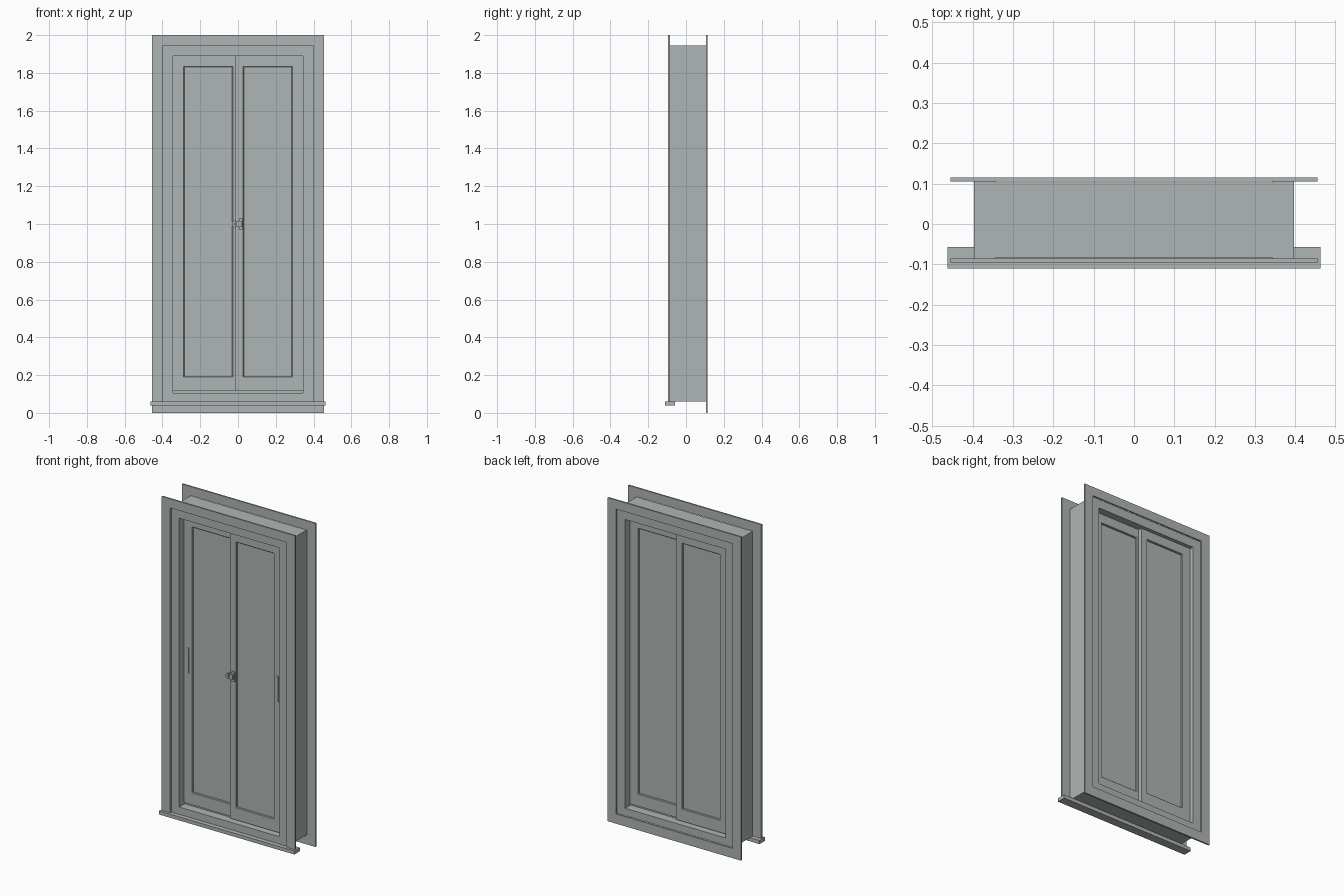
import bpy
import bmesh
import math
from mathutils import Vector

cube = bpy.data.objects.get("Cube")
if cube:
    bpy.data.objects.remove(cube, do_unlink=True)

# Single painted finish
paint = bpy.data.materials.new("grey_paint")
paint.use_nodes = True
GREY = (0.43, 0.47, 0.46, 1)
paint.diffuse_color = GREY
paint.node_tree.nodes["Principled BSDF"].inputs["Base Color"].default_value = GREY


def finish(name, bm):
    bmesh.ops.recalc_face_normals(bm, faces=bm.faces[:])
    mesh = bpy.data.meshes.new(name)
    bm.to_mesh(mesh)
    bm.free()
    mesh.materials.append(paint)
    obj = bpy.data.objects.new(name, mesh)
    bpy.context.collection.objects.link(obj)
    return obj


def prism(name, outline, y0, y1):
    """Extrude an (x, z) outline from y0 to y1."""
    bm = bmesh.new()
    face = bm.faces.new([bm.verts.new((x, y0, z)) for x, z in outline])
    ext = bmesh.ops.extrude_face_region(bm, geom=[face])
    moved = [g for g in ext["geom"] if isinstance(g, bmesh.types.BMVert)]
    bmesh.ops.translate(bm, vec=(0, y1 - y0, 0), verts=moved)
    return finish(name, bm)


def box(name, x0, x1, y0, y1, z0, z1):
    return prism(name, [(x0, z0), (x1, z0), (x1, z1), (x0, z1)], y0, y1)


OUT, BODY, INNER = 0.455, 0.397, 0.344    # half widths: trim, frame, opening
TOP, HEAD, LINTEL = 2.0, 1.944, 1.89      # heights
BASE, SILL = 0.06, 0.105
FRONT, BACK, TRIM = -0.085, 0.105, 0.01

# Frame lining: jambs, head and bottom
for side, s in (("left", 1), ("right", -1)):
    box(side + "_jamb", s * INNER, s * BODY, FRONT, BACK, BASE, HEAD)
box("frame_head", -INNER, INNER, FRONT + 0.002, BACK - 0.002, LINTEL, HEAD)
box("frame_bottom", -INNER, INNER, FRONT + 0.002, BACK - 0.002, BASE, SILL)
box("sash_track", -INNER, INNER, -0.03, 0.05, SILL, 0.116)

# Mitred trim: three sides at the front, four at the back
top_trim = [(-OUT, TOP), (OUT, TOP), (BODY, HEAD), (-BODY, HEAD)]
prism("front_top_trim", top_trim, FRONT - TRIM, FRONT)
prism("back_top_trim", top_trim, BACK, BACK + TRIM)
prism("back_bottom_trim", [(-OUT, 0), (OUT, 0), (BODY, BASE), (-BODY, BASE)],
      BACK, BACK + TRIM)
for side, s in (("left", 1), ("right", -1)):
    prism("front_%s_trim" % side,
          [(s * OUT, BASE), (s * OUT, TOP), (s * BODY, HEAD), (s * BODY, BASE)],
          FRONT - TRIM, FRONT)
    prism("back_%s_trim" % side,
          [(s * OUT, 0), (s * OUT, TOP), (s * BODY, HEAD), (s * BODY, BASE)],
          BACK, BACK + TRIM)

# Projecting sill board
box("sill_board", -0.463, 0.463, -0.111, -0.057, 0.038, BASE)


def sash(name, x0, x1, y0, y1, gx0, gx1):
    """Sash with a pane set back in both faces."""
    z0, z1, gz0, gz1 = 0.116, LINTEL, 0.19, 1.835
    bm = bmesh.new()
    bmesh.ops.create_cube(bm, size=1)
    for v in bm.verts:
        v.co = Vector((x1 if v.co.x > 0 else x0,
                       y1 if v.co.y > 0 else y0,
                       z1 if v.co.z > 0 else z0))
    bm.normal_update()
    for face in [f for f in bm.faces if abs(f.normal.y) > 0.9]:
        mid_x, mid_z = (x0 + x1) / 2, (z0 + z1) / 2
        bmesh.ops.inset_individual(bm, faces=[face], thickness=0.03)
        for v in face.verts:
            v.co.x = gx1 if v.co.x > mid_x else gx0
            v.co.z = gz1 if v.co.z > mid_z else gz0
        bm.normal_update()
        # Narrow glazing bead, then the pane rebate
        bmesh.ops.inset_individual(bm, faces=[face], thickness=0.005, depth=-0.004)
        bm.normal_update()
        bmesh.ops.inset_individual(bm, faces=[face], thickness=0.0005, depth=-0.006)
    return finish(name, bm)


# Sliding sashes, one set ahead of the other
sash("left_sash", -0.014, INNER, -0.06, 0.058, 0.027, 0.288)
sash("right_sash", -INNER, 0.014, -0.038, 0.08, -0.288, -0.027)

# Finger pulls on the outer stiles
for side, s, y in (("left", 1, -0.06), ("right", -1, -0.038)):
    x = s * 0.313
    box(side + "_pull", x - 0.006, x + 0.006, y - 0.006, y, 0.925, 1.08)

# Crescent lock: base plate, pivot and curved lever
box("lock_plate", 0.004, 0.024, -0.068, -0.06, 0.97, 1.03)
box("lock_pivot", -0.008, 0.018, -0.078, -0.06, 0.985, 1.015)
arc = [math.radians(a) for a in range(100, 261, 20)]
crescent = [(-0.008 + 0.024 * math.cos(a), 1 + 0.02 * math.sin(a)) for a in arc]
crescent += [(-0.008 + 0.008 * math.cos(a), 1 + 0.01 * math.sin(a)) for a in reversed(arc)]
prism("lock_lever", crescent, -0.076, -0.066)
